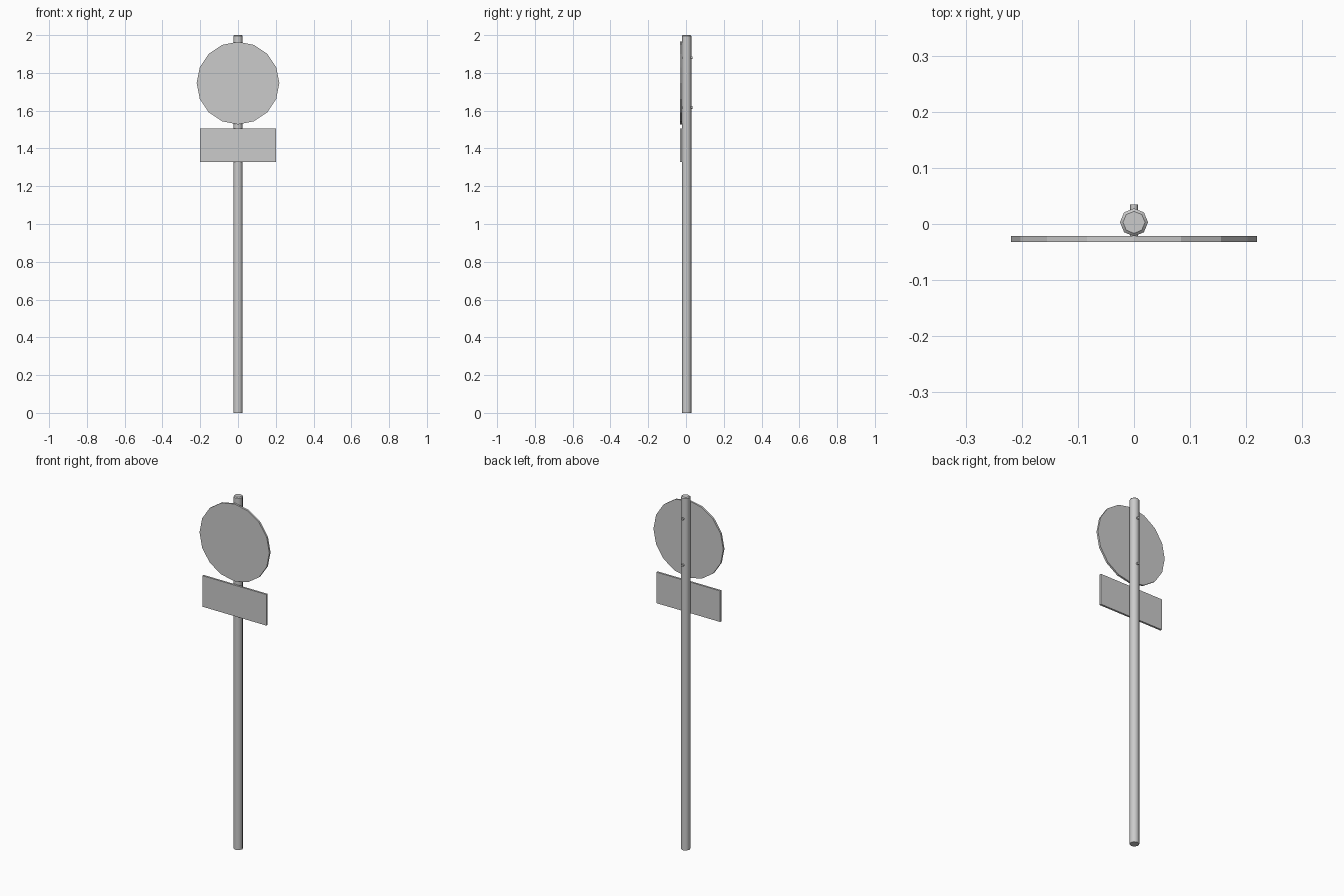
import bpy
import math

cube = bpy.data.objects.get("Cube")
if cube:
    bpy.data.objects.remove(cube, do_unlink=True)

# Single painted-metal colour
metal = bpy.data.materials.new("grey metal")
metal.use_nodes = True
grey = (0.6, 0.6, 0.6, 1)
metal.diffuse_color = grey
metal.node_tree.nodes["Principled BSDF"].inputs["Base Color"].default_value = grey

PLATE_Y, PLATE_T = -0.0265, 0.011


def finish(name, smooth=None):
    ob = bpy.context.object
    ob.name = name
    ob.data.materials.append(metal)
    bpy.ops.object.transform_apply(location=False, rotation=True, scale=True)
    if smooth:
        bpy.ops.object.shade_smooth_by_angle(angle=math.radians(smooth))
    return ob


def rod(name, sides, radius, depth, loc, along_y=False, smooth=None):
    bpy.ops.mesh.primitive_cylinder_add(
        vertices=sides, radius=radius, depth=depth, location=loc,
        rotation=(math.pi / 2 if along_y else 0, 0, 0))
    return finish(name, smooth)


# Post: eight-sided, with the top rim slightly chamfered
post = rod("post", 8, 0.025, 2, (0, 0.003, 1), smooth=50)
weights = post.data.attributes.new("bevel_weight_edge", "FLOAT", "EDGE")
for edge in post.data.edges:
    if all(post.data.vertices[i].co.z > 0 for i in edge.vertices):
        weights.data[edge.index].value = 1
bevel = post.modifiers.new("rim chamfer", "BEVEL")
bevel.limit_method = "WEIGHT"
bevel.width = 0.005
bevel.segments = 1

# Round sign panel
rod("round_sign", 16, 0.219, PLATE_T, (0, PLATE_Y, 1.746), along_y=True)

# Rectangular panel beneath
bpy.ops.mesh.primitive_cube_add(size=1, location=(0, PLATE_Y, 1.417))
bpy.context.object.scale = (0.4, PLATE_T, 0.176)
finish("lower_sign")

# Bolts through the post holding the round sign
for label, z in (("upper", 1.88), ("lower", 1.617)):
    rod(label + "_bolt", 8, 0.007, 0.06, (0, 0.005, z), along_y=True, smooth=50)
